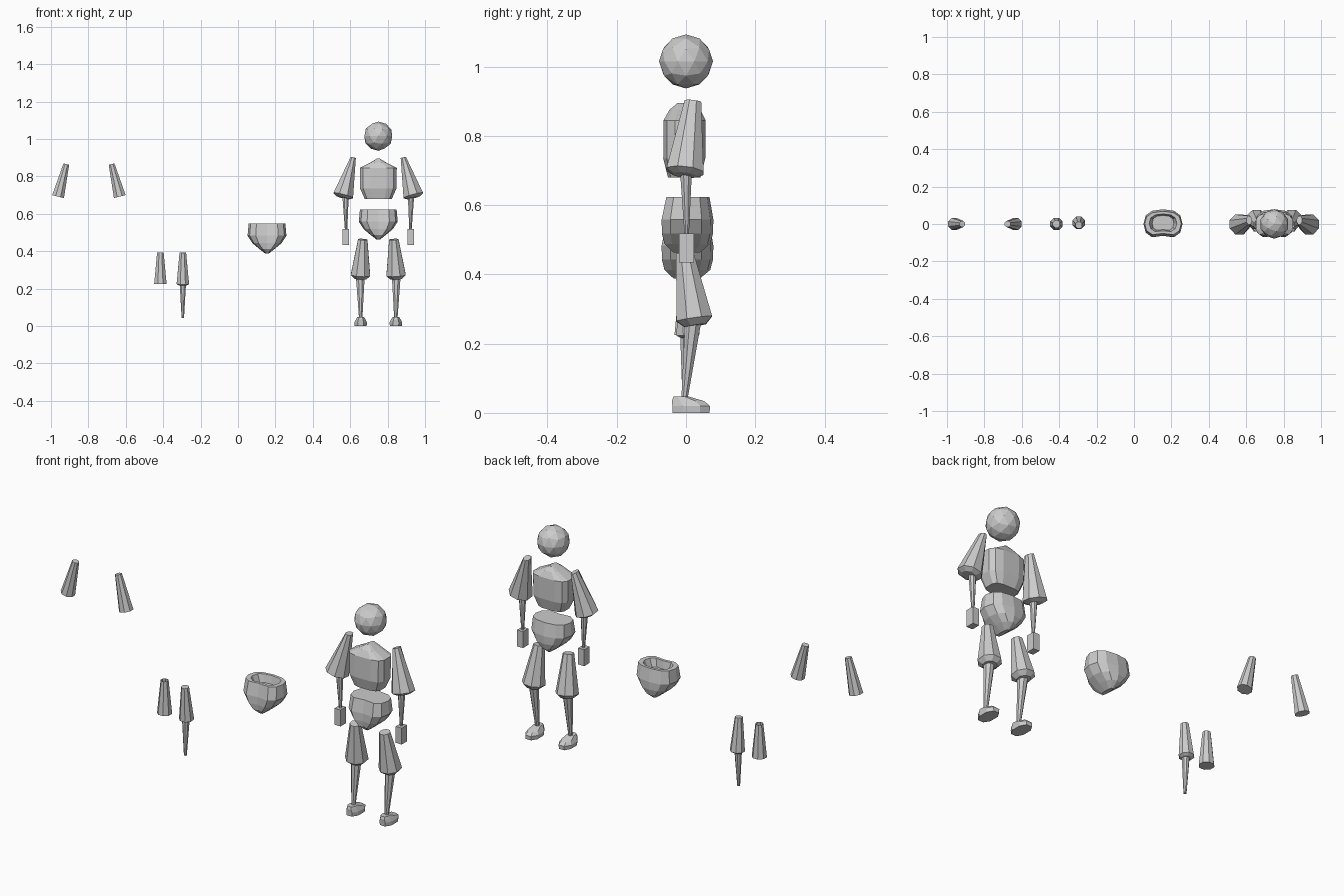
import bpy, bmesh, math
from mathutils import Vector, Matrix

cube = bpy.data.objects.get("Cube")
if cube:
    bpy.data.objects.remove(cube)

GREY = (0.6, 0.6, 0.6, 1.0)
mat = bpy.data.materials.new("plain grey")
mat.use_nodes = True
mat.diffuse_color = GREY
mat.node_tree.nodes["Principled BSDF"].inputs["Base Color"].default_value = GREY


def finish(name, bm, fix=True):
    if fix:
        bmesh.ops.recalc_face_normals(bm, faces=bm.faces)
    mesh = bpy.data.meshes.new(name)
    bm.to_mesh(mesh)
    bm.free()
    mesh.materials.append(mat)
    obj = bpy.data.objects.new(name, mesh)
    bpy.context.collection.objects.link(obj)
    return obj


def loft(name, rings, sides=8, power=1.0, rot=None, notch=1.0, open_top=False):
    """Skin through rings of (centre, half width, half depth), top first."""
    bm = bmesh.new()
    rot = rot or Matrix.Identity(3)
    loops = []
    for centre, rx, ry in rings:
        loop = []
        for i in range(sides):
            a = 2 * math.pi * (i + 0.5 * (notch == 1.0)) / sides
            c, s = math.cos(a), math.sin(a)
            x = math.copysign(abs(c) ** power, c) * rx
            y = math.copysign(abs(s) ** power, s) * ry
            if s < -0.95:
                y *= notch
            loop.append(bm.verts.new(Vector(centre) + rot @ Vector((x, y, 0))))
        loops.append(loop)
    for a, b in zip(loops, loops[1:]):
        for i in range(sides):
            j = (i + 1) % sides
            bm.faces.new((a[i], a[j], b[j], b[i]))
    if not open_top:
        bm.faces.new(loops[0])
    bm.faces.new(loops[-1])
    return finish(name, bm)


def limb(name, top, bottom, r_top, r_bottom, cap=0.0, flat=1.0, **kw):
    """Tapered segment between two points, with an optional bevelled lower end."""
    top, bottom = Vector(top), Vector(bottom)
    axis = (top - bottom).normalized()
    rot = Vector((0, 0, 1)).rotation_difference(axis).to_matrix()
    rings = [(top, r_top * flat, r_top), (bottom, r_bottom, r_bottom)]
    if cap:
        rings.append((bottom - axis * cap, r_bottom * 0.6, r_bottom * 0.6))
    return loft(name, rings, rot=rot, **kw)


def stack(x, z, rows):
    return [((x, y, z + dz), rx, ry) for dz, y, rx, ry in rows]


BODY = 0.75

# Head
bm = bmesh.new()
bmesh.ops.create_icosphere(bm, subdivisions=2, radius=0.078,
                           matrix=Matrix.Translation((BODY, 0, 1.015)))
finish("head", bm)

# Chest, rising to a low peak at the neck
loft("chest", stack(BODY, 0, [
    (0.895, 0, 0.008, 0.025), (0.875, -0.003, 0.042, 0.046),
    (0.845, -0.004, 0.101, 0.062), (0.735, -0.005, 0.099, 0.062),
    (0.68, -0.005, 0.074, 0.048)]), sides=12, power=0.6)

# Pelvis, worn and spare, narrowing to a wedge
PELVIS = [(0, 0.002, 0.098, 0.066), (-0.065, 0, 0.104, 0.079),
          (-0.105, 0, 0.078, 0.078), (-0.135, 0, 0.042, 0.07),
          (-0.16, 0, 0.01, 0.04)]
loft("pelvis", stack(BODY, 0.623, PELVIS), sides=12, power=0.8, notch=0.8)
HOLLOW = [(-0.04, 0.004, 0.058, 0.042), (0, 0.004, 0.074, 0.05)]
loft("spare_pelvis", stack(0.155, 0.548, HOLLOW + PELVIS),
     sides=12, power=0.8, notch=0.8)

# Arms and legs
for side, word in ((1, "left"), (-1, "right")):
    def at(x, y, z):
        return (BODY + side * x, y, z)

    limb(word + "_upper_arm", at(0.134, 0.02, 0.9), at(0.187, -0.003, 0.698),
         0.026, 0.058, cap=0.012, flat=0.6)
    limb(word + "_forearm", at(0.175, 0, 0.69), at(0.172, 0.002, 0.515),
         0.018, 0.007)

    bm = bmesh.new()
    bmesh.ops.create_cube(bm, size=1, matrix=Matrix.Translation(at(0.173, 0.001, 0.476))
                          @ Matrix.Diagonal((0.034, 0.043, 0.084, 1)))
    finish(word + "_hand", bm)

    limb(word + "_thigh", at(0.083, -0.004, 0.463), at(0.095, 0.024, 0.272),
         0.027, 0.056, cap=0.02)
    limb(word + "_shin", at(0.096, 0.02, 0.26), at(0.094, -0.004, 0.045),
         0.025, 0.01)
    loft(word + "_foot", stack(BODY + side * 0.094, 0, [
        (0.047, -0.014, 0.02, 0.024), (0.034, 0.006, 0.028, 0.05),
        (0.02, 0.015, 0.036, 0.058), (0, 0.015, 0.034, 0.057)]), power=0.85)

    # Spare upper arms, leaning outwards
    limb("spare_upper_arm_" + word, (-0.797 + side * 0.121, 0, 0.866),
         (-0.797 + side * 0.165, 0, 0.692), 0.017, 0.035)

# Spare leg segments
limb("spare_thigh_right", (-0.415, 0, 0.393), (-0.415, 0, 0.225),
     0.019, 0.036, open_top=True)
limb("spare_thigh_left", (-0.295, -0.006, 0.393), (-0.295, 0.006, 0.225),
     0.019, 0.036, cap=0.008)
limb("spare_shin", (-0.295, 0, 0.222), (-0.295, -0.004, 0.043), 0.018, 0.007)
